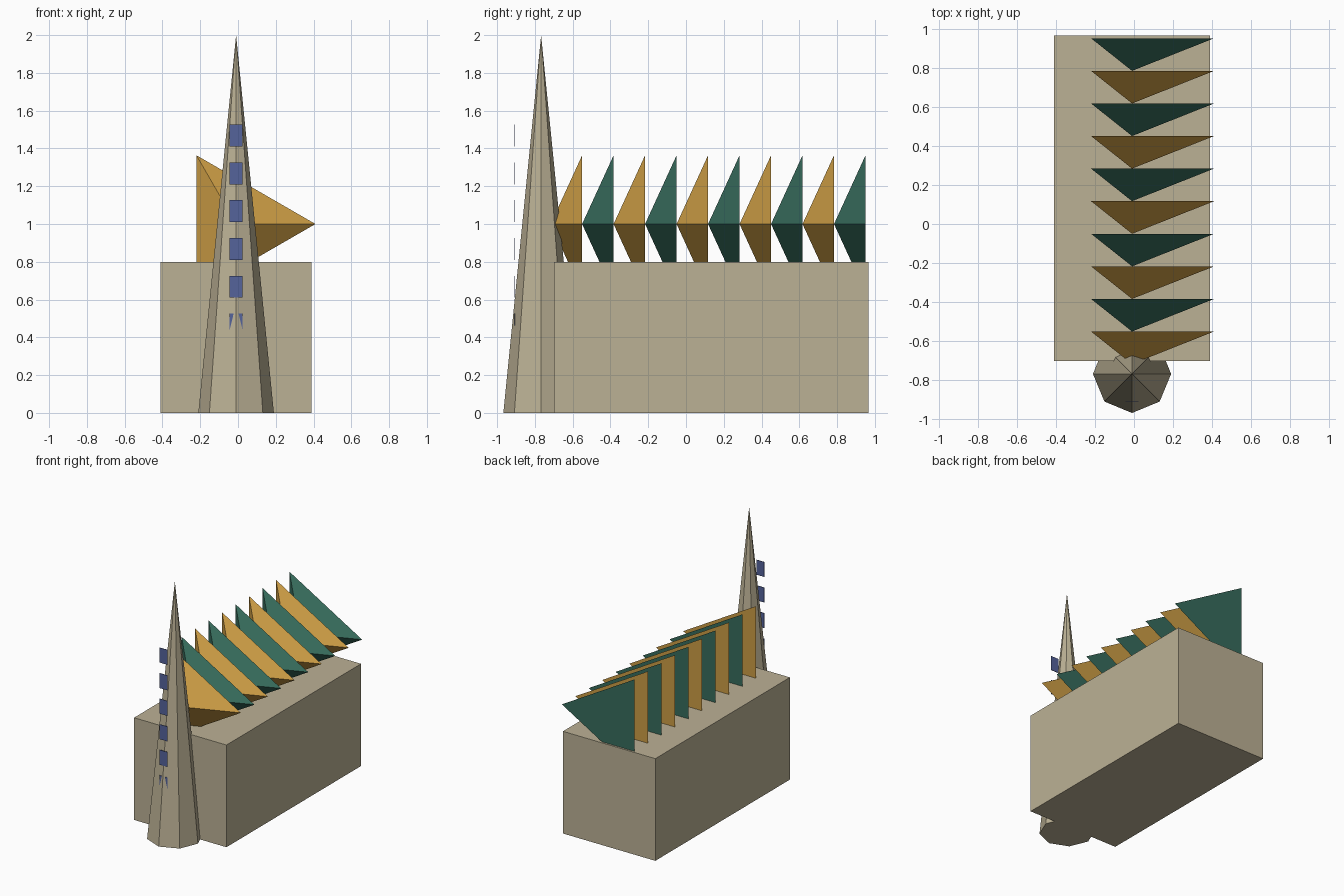
import bpy
import bmesh
from math import cos, sin, tau
from mathutils import Vector

cube = bpy.data.objects.get("Cube")
if cube:
    bpy.data.objects.remove(cube, do_unlink=True)


def material(name, rgb):
    mat = bpy.data.materials.new(name)
    mat.use_nodes = True
    mat.diffuse_color = (*rgb, 1)
    mat.node_tree.nodes["Principled BSDF"].inputs["Base Color"].default_value = (*rgb, 1)
    return mat


stone = material("pale stone", (0.50, 0.44, 0.30))
gold = material("golden ochre", (0.61, 0.34, 0.06))
green = material("deep green", (0.038, 0.15, 0.107))
blue = material("window blue", (0.09, 0.125, 0.33))


def finish(name, bm, mat):
    bmesh.ops.recalc_face_normals(bm, faces=bm.faces)
    mesh = bpy.data.meshes.new(name)
    bm.to_mesh(mesh)
    bm.free()
    mesh.materials.append(mat)
    obj = bpy.data.objects.new(name, mesh)
    bpy.context.collection.objects.link(obj)
    return obj


def box(name, low, high, mat):
    low, high = Vector(low), Vector(high)
    bm = bmesh.new()
    bmesh.ops.create_cube(bm, size=1)
    bmesh.ops.scale(bm, vec=high - low, verts=bm.verts)
    bmesh.ops.translate(bm, vec=(low + high) / 2, verts=bm.verts)
    return finish(name, bm, mat)


def pyramid(name, sides, radius, base, apex, up, mat):
    """Flat-sided cone whose first base corner points along +x."""
    base, up, right = Vector(base), Vector(up), Vector((1, 0, 0))
    bm = bmesh.new()
    ring = []
    for i in range(sides):
        a = tau * i / sides
        ring.append(bm.verts.new(base + radius * (cos(a) * right + sin(a) * up)))
    tip = bm.verts.new(apex)
    bm.faces.new(ring)
    for i in range(sides):
        bm.faces.new((ring[i], ring[(i + 1) % sides], tip))
    return finish(name, bm, mat)


centre = -0.01

# Long hall
box("hall", (-0.41, -0.70, 0), (0.39, 0.965, 0.8), stone)

# Eight-sided spire in front of the hall
pyramid("spire", 8, 0.2, (centre, -0.767, 0), (centre, -0.767, 2), (0, 1, 0), stone)

# Column of thin window plates
for i in range(6):
    z = 0.41 + 0.2 * i
    box(f"window_{i + 1}", (centre - 0.034, -0.909, z),
        (centre + 0.034, -0.905, z + 0.116), blue)

# Row of three-sided roof fins, alternating in colour, points to the front
step = 0.1667
for i in range(10):
    y = -0.55 + step * i
    pyramid(f"roof_fin_{i + 1}", 3, 0.42, (centre, y, 1), (centre, y - step, 1),
            (0, 0, 1), green if i % 2 else gold)
